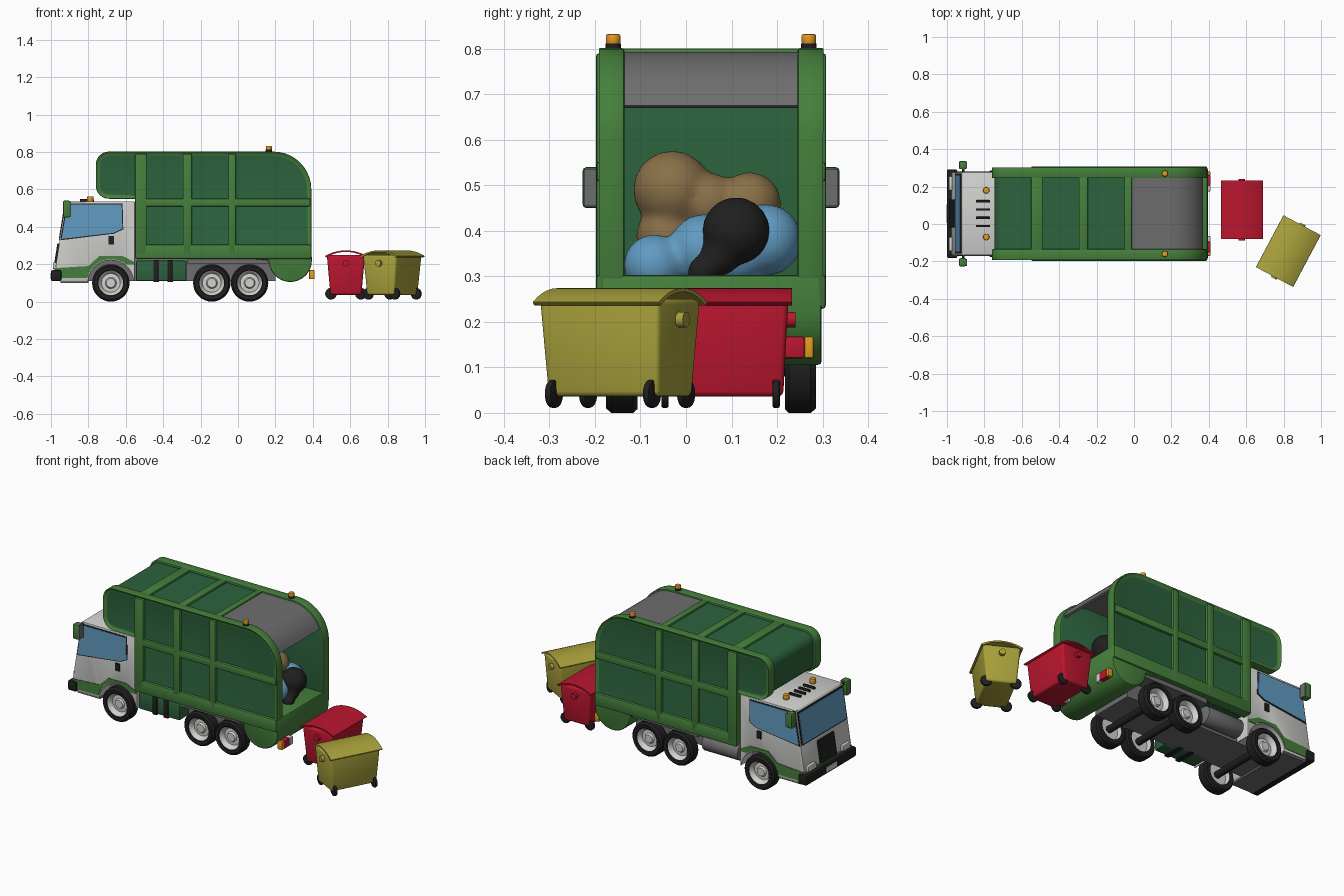
import bpy, bmesh, math
from mathutils import Matrix

if "Cube" in bpy.data.objects:
    bpy.data.objects.remove(bpy.data.objects["Cube"])

COLS = {'green': (0.06, 0.215, 0.045), 'dark_green': (0.026, 0.125, 0.047), 'light_grey': (0.64, 0.64, 0.62),
        'mid_grey': (0.155, 0.155, 0.16), 'black': (0.014, 0.014, 0.014), 'blue': (0.12, 0.33, 0.54),
        'red': (0.5, 0.008, 0.028), 'yellow': (0.4, 0.36, 0.045), 'orange': (0.78, 0.33, 0.015),
        'brown': (0.25, 0.16, 0.065)}
MAT = {}
for n, c in COLS.items():
    MAT[n] = bpy.data.materials.new(n)
    MAT[n].diffuse_color = (*c, 1)
Y = 0.055  # truck centre line


def finish(name, bm, mats, loc=(0, Y, 0), rot=0.0, bevel=0.0, seg=2):
    bmesh.ops.recalc_face_normals(bm, faces=bm.faces[:])
    if bevel:
        es = [e for e in bm.edges if len(e.link_faces) == 2 and e.calc_face_angle(0) > 0.6]
        bmesh.ops.bevel(bm, geom=es, offset=bevel, segments=seg, affect='EDGES', profile=0.5, clamp_overlap=True)
    me = bpy.data.meshes.new(name)
    bm.to_mesh(me)
    bm.free()
    for m in mats:
        me.materials.append(MAT[m])
    o = bpy.data.objects.new(name, me)
    bpy.context.collection.objects.link(o)
    o.location = loc
    o.rotation_euler = (0, 0, rot)
    return o


def prism_bm(pts, y0, y1):
    bm = bmesh.new()
    a = [bm.verts.new((x, y0, z)) for x, z in pts]
    b = [bm.verts.new((x, y1, z)) for x, z in pts]
    bm.faces.new(a)
    bm.faces.new(b[::-1])
    for i in range(len(a)):
        j = (i + 1) % len(a)
        bm.faces.new((a[i], b[i], b[j], a[j]))
    bmesh.ops.recalc_face_normals(bm, faces=bm.faces[:])
    return bm


def prism(name, pts, y0, y1, mat, bevel=0.0, **k):
    return finish(name, prism_bm(pts, y0, y1), [mat], bevel=bevel, **k)


def box(name, x0, x1, y0, y1, z0, z1, mat, bevel=0.0, **k):
    return prism(name, [(x0, z0), (x1, z0), (x1, z1), (x0, z1)], y0, y1, mat, bevel, **k)


def arc(cx, cz, r, a0, a1, n=8):
    return [(cx + r * math.cos(math.radians(a0 + (a1 - a0) * i / n)),
             cz + r * math.sin(math.radians(a0 + (a1 - a0) * i / n))) for i in range(n + 1)]


def cyl(name, r, length, axis, pos, mat, bevel=0.0, n=24, loc=(0, Y, 0), rot=0.0):
    bm = bmesh.new()
    R = {'x': Matrix.Rotation(math.pi / 2, 4, 'Y'), 'y': Matrix.Rotation(math.pi / 2, 4, 'X'), 'z': Matrix()}[axis]
    bmesh.ops.create_cone(bm, cap_ends=True, segments=n, radius1=r, radius2=r, depth=length,
                          matrix=Matrix.Translation(pos) @ R)
    return finish(name, bm, [mat], loc=loc, rot=rot, bevel=bevel)


# ---- body: side walls with recessed panels
wall = ([(-0.55, 0.23), (0.392, 0.23)] + arc(0.19, 0.6, 0.202, 0, 90, 10) + arc(-0.69, 0.732, 0.07, 90, 180)
        + arc(-0.69, 0.62, 0.07, 180, 270) + [(-0.55, 0.55)])
posts = ((-0.55, -0.488), (-0.295, -0.247), (-0.052, -0.012))
for s, side in ((-1, 'front'), (1, 'back')):
    bm = prism_bm(wall, s * 0.19, s * 0.25)
    for f in bm.faces:
        if f.normal.y * s < -0.9:
            f.material_index = 1
    outer = max(bm.faces, key=lambda f: f.calc_center_median().y * s)
    bmesh.ops.inset_region(bm, faces=[outer], thickness=0.015, depth=-0.013)
    outer.material_index = 1
    finish('side_wall_' + side, bm, ['green', 'dark_green'], bevel=0.007)
    for i, (a, b) in enumerate(posts):
        box(f'side_post_{side}_{i}', a, b, s * 0.23, s * 0.253, 0.25, 0.79, 'green', 0.007)
    box('middle_rail_' + side, -0.54, 0.386, s * 0.23, s * 0.252, 0.508, 0.552, 'green', 0.007)
    box('bottom_rail_' + side, -0.55, 0.392, s * 0.23, s * 0.253, 0.228, 0.305, 'green', 0.01)

# ---- body: container core, roof ribs, rear roof plate, hopper
core = ([(-0.54, 0.24), (0.0, 0.24), (0.0, 0.3), (0.04, 0.555), (0.0, 0.789)]
        + arc(-0.69, 0.732, 0.057, 90, 180) + arc(-0.69, 0.62, 0.057, 180, 270) + [(-0.54, 0.563)])
prism('container_core', core, -0.195, 0.195, 'dark_green')
for i, (a, b) in enumerate(posts):
    box(f'roof_rib_{i}', a, b, -0.2, 0.2, 0.78, 0.801, 'green', 0.006)
prism('rear_roof', [(-0.012, 0.793)] + arc(0.19, 0.6, 0.193, 90, 23) + arc(0.19, 0.6, 0.18, 23, 90) + [(-0.012, 0.78)],
      -0.195, 0.195, 'mid_grey')
prism('hopper', [(0.0, 0.235), (0.0, 0.303), (0.392, 0.303), (0.395, 0.22)] + arc(0.28, 0.22, 0.115, -15, -180, 12),
      -0.243, 0.243, 'green', 0.008)
for s in (-1, 1):
    cyl('rear_beacon_base', 0.017, 0.012, 'z', (0.165, s * 0.215, 0.806), 'black')
    cyl('rear_beacon', 0.016, 0.022, 'z', (0.165, s * 0.215, 0.821), 'orange', 0.004)
    # rear light clusters
    for nm, a, b, m in (('tail_indicator', 0.205, 0.225, 'orange'), ('tail_light', 0.15, 0.205, 'red'),
                        ('reverse_light', 0.12, 0.15, 'light_grey')):
        box(nm, 0.38, 0.41, s * a, s * b, 0.12, 0.168, m, 0.004)


# ---- rubbish bags in the hopper
def bag(name, balls, mat):
    bm = bmesh.new()
    for y, z, r, x in balls:
        bmesh.ops.create_icosphere(bm, subdivisions=3, radius=r, matrix=Matrix.Translation((x, y, z)))
    o = finish(name, bm, [mat], loc=(0, 0, 0))
    m = o.modifiers.new('merge', 'REMESH')
    m.mode, m.voxel_size, m.use_smooth_shade = 'VOXEL', 0.01, True
    m = o.modifiers.new('soften', 'SMOOTH')
    m.iterations, m.factor = 8, 0.5


bag('brown_bag', [(-0.03, 0.49, 0.087, 0.15), (0.05, 0.46, 0.068, 0.16), (0.14, 0.46, 0.07, 0.16),
                  (-0.04, 0.39, 0.07, 0.15), (0.08, 0.38, 0.08, 0.14)], 'brown')
bag('blue_bag', [(-0.07, 0.325, 0.068, 0.24), (0.04, 0.36, 0.078, 0.23), (0.11, 0.35, 0.075, 0.22),
                 (0.175, 0.38, 0.08, 0.22)], 'blue')
bag('black_bag', [(0.11, 0.40, 0.075, 0.29), (0.075, 0.345, 0.045, 0.3), (0.035, 0.31, 0.034, 0.31)], 'black')

# ---- cab
cab = ([(-0.96, 0.11), (-0.81, 0.11)] + arc(-0.68, 0.1, 0.122, 175, 5, 14)
       + [(-0.552, 0.11), (-0.552, 0.535), (-0.915, 0.535), (-0.922, 0.525), (-0.975, 0.19)])
prism('cab', cab, -0.222, 0.222, 'light_grey', 0.006)
win = [(-0.943, 0.335), (-0.912, 0.518), (-0.622, 0.518), (-0.618, 0.39), (-0.665, 0.368)]
cx, cz = -0.76, 0.435
rim = [(cx + (x - cx) * 1.035, cz + (z - cz) * 1.07) for x, z in win]
for s, side in ((-1, 'front'), (1, 'back')):
    prism('window_seal_' + side, rim, s * 0.22, s * 0.2245, 'black')
    prism('side_window_' + side, win, s * 0.22, s * 0.227, 'blue')
    box('door_handle_' + side, -0.692, -0.664, s * 0.22, s * 0.228, 0.305, 0.35, 'black')
    prism('cab_stripe_' + side, [(-0.962, 0.125), (-0.81, 0.125)] + arc(-0.68, 0.1, 0.128, 168, 50, 10)
          + [(-0.555, 0.198), (-0.555, 0.212), (-0.62, 0.245), (-0.74, 0.245), (-0.80, 0.19), (-0.968, 0.18)],
          s * 0.218, s * 0.2255, 'green')
    # mirrors: green housing, grey glass toward the rear
    box('mirror_housing_' + side, -0.936, -0.897, s * 0.238, s * 0.282, 0.45, 0.54, 'green', 0.008)
    box('mirror_glass_' + side, -0.9, -0.893, s * 0.241, s * 0.279, 0.455, 0.535, 'mid_grey')
    box('mirror_arm_' + side, -0.92, -0.905, s * 0.2, s * 0.245, 0.515, 0.53, 'black')
    box('headlight_' + side, -0.99, -0.96, s * 0.125, s * 0.2, 0.175, 0.21, 'light_grey', 0.004)
    cyl('cab_beacon', 0.017, 0.03, 'z', (-0.79, s * 0.125, 0.548), 'orange', 0.004)


def slope_plate(name, y0, y1, z0, z1, mat, t):
    fx = lambda z: -0.975 + (z - 0.19) * 0.158
    prism(name, [(fx(z0) + 0.01, z0), (fx(z0) - t, z0), (fx(z1) - t, z1), (fx(z1) + 0.01, z1)], y0, y1, mat)


slope_plate('windscreen_seal', -0.214, 0.214, 0.33, 0.522, 'black', 0.003)
slope_plate('windscreen', -0.206, 0.206, 0.338, 0.514, 'blue', 0.006)
slope_plate('grille', -0.075, 0.075, 0.18, 0.31, 'black', 0.01)
box('front_stripe', -0.982, -0.96, -0.222, 0.222, 0.165, 0.178, 'green')
box('bumper', -1.0, -0.945, -0.237, 0.237, 0.11, 0.168, 'black', 0.008)
box('number_plate', -1.003, -0.99, -0.05, 0.05, 0.122, 0.152, 'light_grey')
for i in range(4):
    box(f'roof_vent_{i}', -0.845, -0.77, -0.072 + i * 0.044, -0.06 + i * 0.044, 0.53, 0.548, 'black', 0.003)

# ---- chassis, locker and tank
box('chassis', -0.9, 0.2, -0.13, 0.13, 0.11, 0.235, 'mid_grey')
box('cab_floor', -0.95, -0.8, -0.215, 0.215, 0.1, 0.115, 'mid_grey')
prism('rear_fenders', [(-0.27, 0.2), (-0.27, 0.235), (0.18, 0.235), (0.18, 0.205), (-0.2, 0.205)], -0.22, 0.22, 'mid_grey')
box('locker', -0.545, -0.275, -0.215, -0.1, 0.11, 0.22, 'dark_green', 0.008)
for x in (-0.452, -0.377):
    box('locker_strap', x, x + 0.03, -0.222, -0.1, 0.105, 0.222, 'black', 0.004)
cyl('fuel_tank', 0.052, 0.24, 'x', (-0.41, 0.165, 0.165), 'mid_grey', 0.008, 32)


# ---- truck wheels, turned from a half section
def wheel(x, s):
    prof = [(0, 0.014), (0.024, 0.014), (0.03, 0.002), (0.05, 0.0), (0.058, 0.02), (0.066, 0.026), (0.07, 0.032),
            (0.09, 0.034), (0.1, 0.022), (0.1, -0.026), (0.092, -0.035), (0.066, -0.035), (0.06, -0.01), (0, -0.01)]
    bm = bmesh.new()
    vs = [bm.verts.new((r, s * h, 0)) for r, h in prof]
    es = [bm.edges.new(p) for p in zip(vs, vs[1:])]
    bmesh.ops.spin(bm, geom=vs + es, cent=(0, 0, 0), axis=(0, 1, 0), angle=2 * math.pi, steps=36)
    bmesh.ops.remove_doubles(bm, verts=bm.verts[:], dist=0.0004)
    for f in bm.faces:
        f.material_index = int(max(math.hypot(v.co.x, v.co.z) for v in f.verts) < 0.067)
    finish('wheel', bm, ['black', 'light_grey'], loc=(x, Y + s * 0.197, 0.1))


for x in (-0.68, -0.14, 0.062):
    for s in (-1, 1):
        wheel(x, s)
    cyl('axle', 0.02, 0.38, 'y', (x, 0, 0.1), 'black')


# ---- wheeled bins
def waste_bin(mat, x, y, rot):
    k = dict(loc=(x, y, 0), rot=rot)
    bm = bmesh.new()
    bmesh.ops.create_cube(bm, size=1)
    for v in bm.verts:
        top = v.co.z > 0
        v.co = (v.co.x * (0.204 if top else 0.165), v.co.y * (0.298 if top else 0.275), 0.25 if top else 0.036)
    finish(mat + '_bin_body', bm, [mat], bevel=0.012, seg=3, **k)
    top = arc(0, 0.05, 0.224, 120, 60, 10)
    top = [(-0.113, 0.242)] + top + [(0.113, 0.242)]
    low = [(px * 0.94, pz - 0.008) for px, pz in top[1:-1]][::-1]
    prism(mat + '_bin_lid', top + low, -0.157, 0.157, mat, **k)
    cyl(mat + '_bin_pivot', 0.017, 0.33, 'y', (0, 0, 0.205), mat, **k)
    for sx in (-1, 1):
        for sy in (-1, 1):
            cyl(mat + '_bin_wheel', 0.031, 0.016, 'y', (sx * 0.08, sy * 0.122, 0.042), 'black', 0.004, **k)


waste_bin('red', 0.577, 0.076, 0)
waste_bin('yellow', 0.825, -0.145, math.radians(-28))

bpy.ops.object.select_all(action='SELECT')
bpy.context.view_layer.objects.active = bpy.context.selected_objects[0]
bpy.ops.object.shade_smooth_by_angle(angle=math.radians(35))

for m in bpy.data.materials:
    if m.users and not m.is_grease_pencil:
        m.use_nodes = True
        m.node_tree.nodes["Principled BSDF"].inputs["Base Color"].default_value = m.diffuse_color
